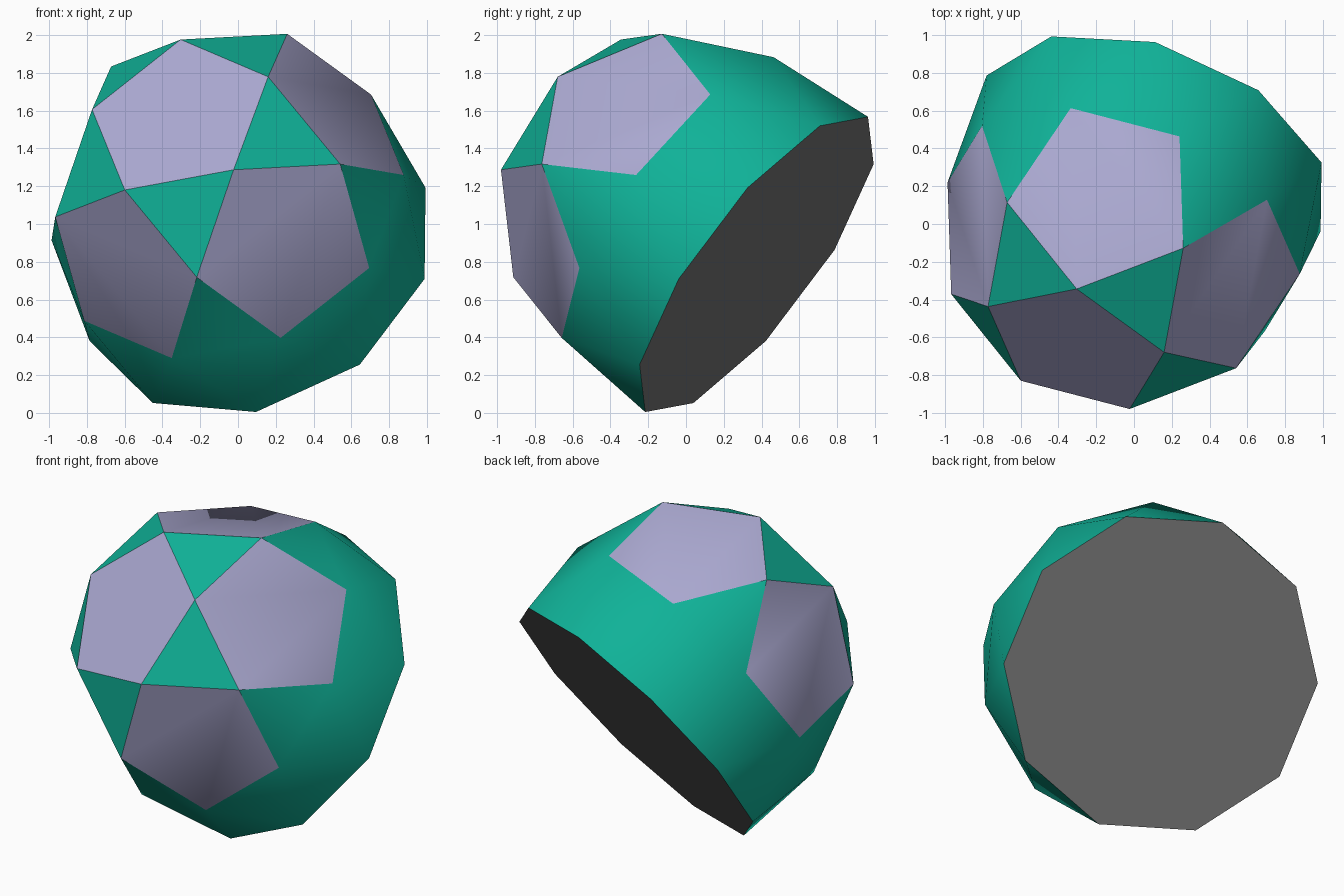
import bpy, bmesh, math
from mathutils import Matrix, Vector

cube = bpy.data.objects.get("Cube")
if cube:
    bpy.data.objects.remove(cube, do_unlink=True)


def material(name, rgb):
    m = bpy.data.materials.new(name)
    m.use_nodes = True
    m.diffuse_color = (*rgb, 1)
    m.node_tree.nodes["Principled BSDF"].inputs["Base Color"].default_value = (*rgb, 1)
    return m


EDGE = 0.605
PHI = (1 + math.sqrt(5)) / 2
PENT = 1 / (2 * math.sin(math.pi / 5))      # circumradius of a unit pentagon


def ring(count, radius, height, start):
    """Regular ring of points, in edge lengths, about the local z axis."""
    for k in range(count):
        a = math.radians(start) + math.tau * k / count
        yield EDGE * Vector((radius * math.cos(a), radius * math.sin(a), height))


# Pentagonal rotunda (three rings) standing on a decagonal antiprism
top_height = PENT * PHI
drop = math.sqrt(1 - (2 * PHI * math.sin(math.pi / 20)) ** 2)
points = [*ring(5, PENT, top_height, 0),
          *ring(5, PENT * PHI, PENT, 36),
          *ring(10, PHI, 0, 18),
          *ring(10, PHI, -drop, 0)]

# Tilt the solid: axis through the top pentagon, and one of its corners
axis = Vector((-0.304, -0.759, 0.576)).normalized()
corner = Vector((0.005, 0.310, 0.407))
side = (corner - axis * corner.dot(axis)).normalized()
tilt = Matrix((side, axis.cross(side), axis)).transposed()
top_centre = Vector((-0.308, -0.654, 1.566))
origin = top_centre - axis * EDGE * top_height

# Convex shell, with coplanar triangles merged into pentagons and decagon
bm = bmesh.new()
for p in points:
    bm.verts.new(p)
bmesh.ops.convex_hull(bm, input=bm.verts[:])
bmesh.ops.dissolve_limit(bm, angle_limit=math.radians(1),
                         verts=bm.verts[:], edges=bm.edges[:])
bmesh.ops.recalc_face_normals(bm, faces=bm.faces[:])
bm.transform(Matrix.Translation(origin) @ tilt.to_4x4())

# Colour by number of sides
slots = {3: 0, 5: 1, 10: 2}
for f in bm.faces:
    f.material_index = slots.get(len(f.verts), 0)

mesh = bpy.data.meshes.new("polyhedron")
bm.to_mesh(mesh)
bm.free()
for m in (material("green", (0.005, 0.445, 0.314)),
          material("lavender", (0.402, 0.392, 0.631)),
          material("dark_grey", (0.165, 0.165, 0.165))):
    mesh.materials.append(m)

solid = bpy.data.objects.new("polyhedron", mesh)
bpy.context.collection.objects.link(solid)
bpy.context.view_layer.objects.active = solid
solid.select_set(True)
bpy.ops.object.shade_smooth_by_angle(angle=math.radians(35))
